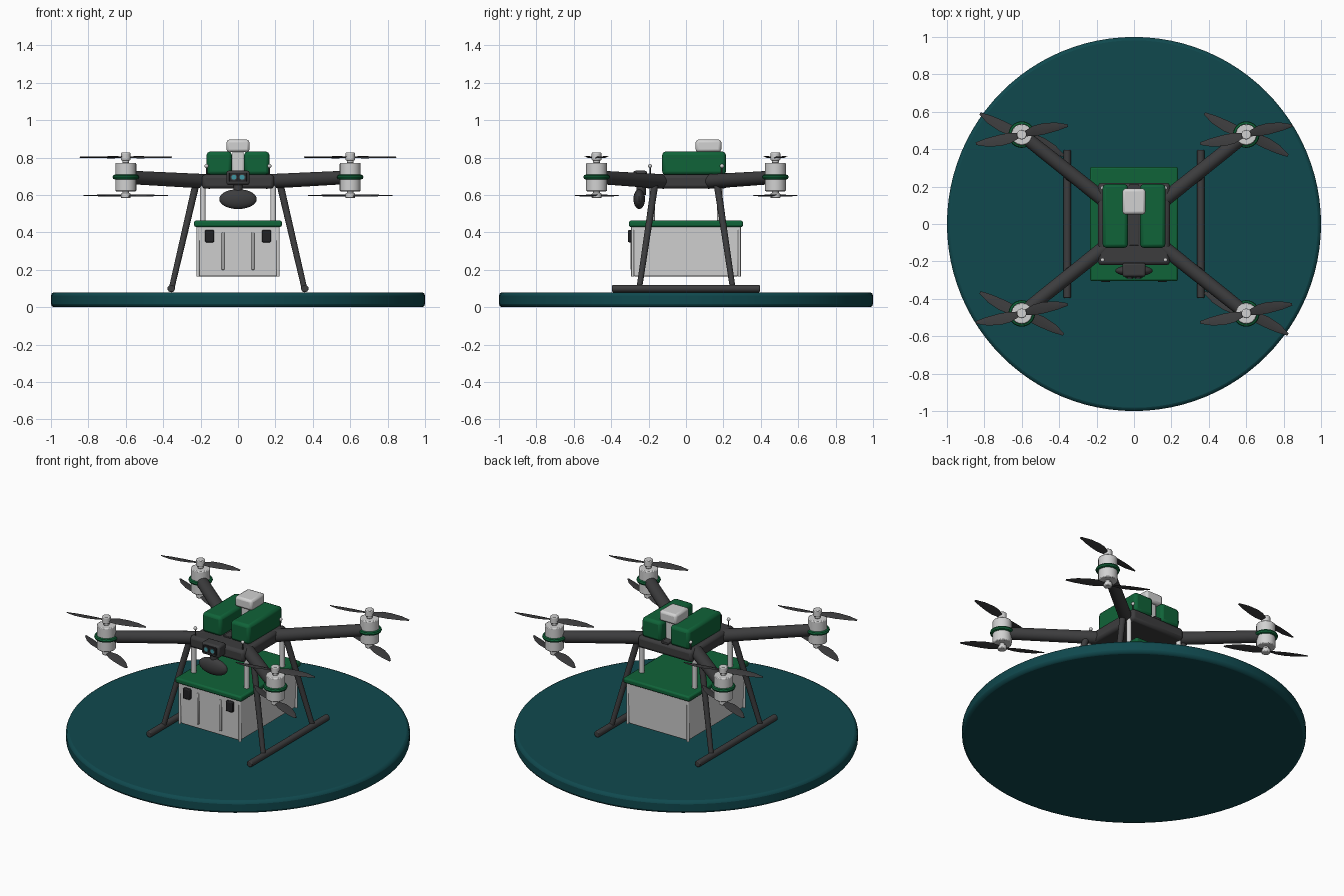
import bpy, bmesh, math
from mathutils import Vector, Matrix

if "Cube" in bpy.data.objects:
    bpy.data.objects.remove(bpy.data.objects["Cube"], do_unlink=True)


def material(name, r, g, b):
    m = bpy.data.materials.new(name)
    m.use_nodes = True
    m.diffuse_color = (r, g, b, 1)
    m.node_tree.nodes["Principled BSDF"].inputs["Base Color"].default_value = (r, g, b, 1)
    return m


TEAL = material("deep teal", 0.005, 0.066, 0.076)
GREEN = material("forest green", 0.005, 0.125, 0.04)
DARK = material("charcoal", 0.046, 0.046, 0.048)
BLACK = material("near black", 0.015, 0.015, 0.017)
LIGHT = material("pale grey", 0.64, 0.64, 0.64)
LENS = material("lens blue", 0.05, 0.3, 0.36)


def finish(name, bm, mat, bevel=0, segments=2):
    bmesh.ops.recalc_face_normals(bm, faces=bm.faces)
    mesh = bpy.data.meshes.new(name)
    bm.to_mesh(mesh)
    bm.free()
    mesh.materials.append(mat)
    ob = bpy.data.objects.new(name, mesh)
    bpy.context.collection.objects.link(ob)
    if bevel:
        mod = ob.modifiers.new("Bevel", "BEVEL")
        mod.width, mod.segments, mod.limit_method = bevel, segments, "ANGLE"
    bpy.ops.object.select_all(action="DESELECT")
    ob.select_set(True)
    bpy.context.view_layer.objects.active = ob
    bpy.ops.object.shade_smooth_by_angle(angle=math.radians(35))
    return ob


def box(name, center, size, mat, bevel=0, taper=1):
    bm = bmesh.new()
    bmesh.ops.create_cube(bm, size=1)
    for v in bm.verts:
        if v.co.z < 0:
            v.co.x *= taper
            v.co.y *= taper
        v.co = Vector(a * b for a, b in zip(v.co, size)) + Vector(center)
    return finish(name, bm, mat, bevel)


def rod(name, a, b, radius, mat, end_radius=None, sides=24, bevel=0):
    a, b = Vector(a), Vector(b)
    turn = (b - a).to_track_quat("Z", "Y").to_matrix().to_4x4()
    bm = bmesh.new()
    bmesh.ops.create_cone(bm, cap_ends=True, segments=sides, radius1=radius,
                          radius2=end_radius or radius, depth=(b - a).length,
                          matrix=Matrix.Translation((a + b) / 2) @ turn)
    return finish(name, bm, mat, bevel)


def ellipsoid(name, center, radii, mat):
    bm = bmesh.new()
    bmesh.ops.create_uvsphere(bm, u_segments=24, v_segments=14, radius=1,
                              matrix=Matrix.Translation(center) @ Matrix.Diagonal((*radii, 1)))
    return finish(name, bm, mat)


def ring(name, x, y, z, radius, thick, mat, sides=32, steps=8):
    bm = bmesh.new()
    loops = []
    for i in range(sides):
        u = math.tau * i / sides
        loop = []
        for j in range(steps):
            v = math.tau * j / steps
            r = radius + thick * math.cos(v)
            loop.append(bm.verts.new((x + r * math.cos(u), y + r * math.sin(u), z + thick * math.sin(v))))
        loops.append(loop)
    for i in range(sides):
        p, q = loops[i], loops[(i + 1) % sides]
        for j in range(steps):
            k = (j + 1) % steps
            bm.faces.new((p[j], q[j], q[k], p[k]))
    return finish(name, bm, mat)


def propeller(name, center, angle):
    # Each station: distance, sweep, half width, pitch height
    stations = [(0.01, 0, 0.012, 0.004), (0.07, 0.004, 0.028, 0.006), (0.12, 0.004, 0.03, 0.005),
                (0.19, 0.0, 0.023, 0.003), (0.25, -0.008, 0.007, 0.001)]
    bm = bmesh.new()
    for half in range(2):
        spin = Matrix.Translation(center) @ Matrix.Rotation(angle + math.pi * half, 4, "Z")
        loops = []
        for r, sweep, w, h in stations:
            pts = [(r, sweep - w, -h), (r, sweep, -0.003), (r, sweep + w, h), (r, sweep, 0.004)]
            loops.append([bm.verts.new(spin @ Vector(p)) for p in pts])
        for p, q in zip(loops, loops[1:]):
            for j in range(4):
                k = (j + 1) % 4
                bm.faces.new((p[j], p[k], q[k], q[j]))
        bm.faces.new(loops[0])
        bm.faces.new(loops[-1])
    return finish(name, bm, DARK)


# Landing pad
rod("landing_pad", (0, 0, 0), (0, 0, 0.08), 1, TEAL, sides=96, bevel=0.018)

# Cargo box with lid, corner trims, front ribs and latches
box("cargo_box", (0, 0, 0.3), (0.44, 0.585, 0.27), LIGHT, 0.008, taper=0.96)
box("cargo_lid", (0, 0, 0.446), (0.47, 0.61, 0.034), GREEN, 0.01)
for x in (-1, 1):
    for y in (-1, 1):
        rod("corner_trim", (0.214 * x, 0.285 * y, 0.165), (0.214 * x, 0.285 * y, 0.43), 0.008, LIGHT, sides=12)
    box("front_rib", (0.08 * x, -0.289, 0.3), (0.014, 0.014, 0.2), LIGHT, 0.003)
    box("latch", (0.152 * x, -0.298, 0.38), (0.048, 0.026, 0.066), BLACK, 0.006)

# Central frame, batteries and receiver
box("body_frame", (0, 0, 0.672), (0.385, 0.44, 0.076), DARK, 0.018)
box("body_spine", (0, 0.05, 0.712), (0.05, 0.33, 0.014), DARK, 0.003)
for x in (-1, 1):
    box("battery", (0.1 * x, 0.043, 0.77), (0.135, 0.34, 0.125), GREEN, 0.018)
box("receiver_mast", (0, 0.12, 0.77), (0.06, 0.09, 0.13), LIGHT, 0.006)
box("receiver", (0, 0.12, 0.863), (0.122, 0.137, 0.066), LIGHT, 0.014)

# Front camera and sensor pod
box("camera_housing", (0, -0.245, 0.692), (0.125, 0.075, 0.076), DARK, 0.012)
box("camera_face", (0, -0.283, 0.695), (0.095, 0.008, 0.048), BLACK, 0.003)
for x in (-0.022, 0.022):
    rod("lens_rim", (x, -0.28, 0.695), (x, -0.291, 0.695), 0.018, DARK)
    rod("lens_glass", (x, -0.285, 0.695), (x, -0.293, 0.695), 0.013, LENS)
rod("sensor_bracket", (0, -0.24, 0.6), (0, -0.24, 0.67), 0.025, DARK)
ellipsoid("sensor_pod", (0, -0.25, 0.578), (0.1, 0.031, 0.053), DARK)

# Repeated parts on each corner and side
for x in (-1, 1):
    rod("skid", (0.357 * x, -0.395, 0.1), (0.357 * x, 0.395, 0.1), 0.02, DARK, bevel=0.005)
    for y in (-1, 1):
        rod("leg", (0.355 * x, 0.25 * y, 0.1), (0.222 * x, 0.165 * y, 0.67), 0.015, DARK, 0.019)
        rod("cargo_post", (0.188 * x, 0.18 * y, 0.45), (0.188 * x, 0.18 * y, 0.65), 0.015, LIGHT)
        rod("beacon_stem", (0.168 * x, 0.192 * y, 0.7), (0.168 * x, 0.192 * y, 0.755), 0.004, DARK, sides=10)
        ellipsoid("beacon", (0.168 * x, 0.192 * y, 0.755), (0.011, 0.011, 0.011), LIGHT)
        rod("arm", (0.15 * x, 0.12 * y, 0.672), (0.575 * x, 0.458 * y, 0.694), 0.039, DARK, 0.036)

        mx, my = 0.6 * x, 0.478 * y
        for part, low, high, radius in (("motor", 0.62, 0.772, 0.056), ("upper_shaft", 0.77, 0.8, 0.018),
                                        ("upper_hub", 0.785, 0.827, 0.026), ("lower_hub", 0.583, 0.61, 0.026),
                                        ("lower_shaft", 0.6, 0.625, 0.018)):
            rod(part, (mx, my, low), (mx, my, high), radius, LIGHT, bevel=0.005)
        ring("motor_band", mx, my, 0.696, 0.058, 0.013, GREEN)
        propeller("upper_propeller", (mx, my, 0.802), math.radians(13))
        propeller("lower_propeller", (mx, my, 0.597), math.radians(-25))
